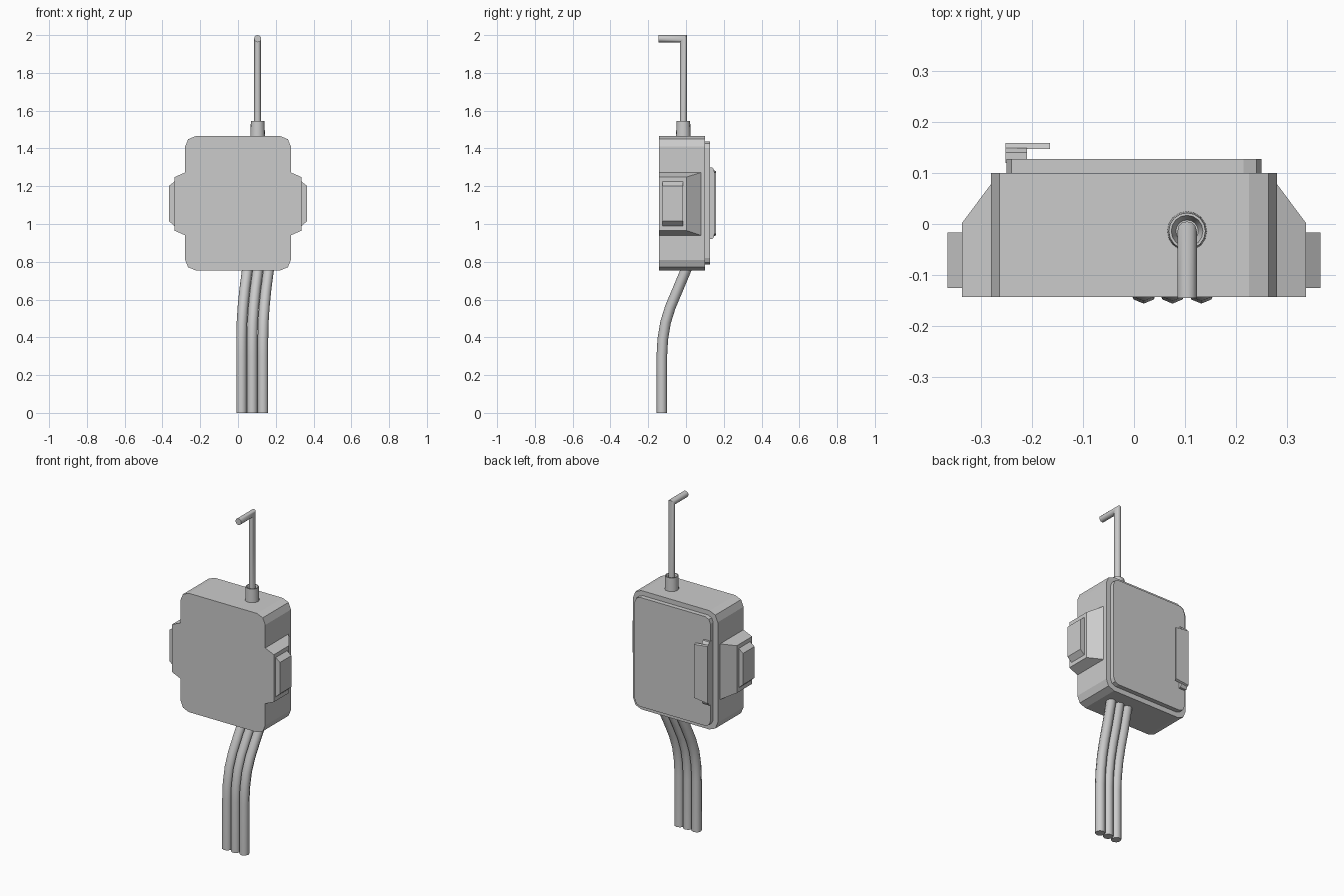
import bpy, bmesh, math
from mathutils import Vector

if "Cube" in bpy.data.objects:
    bpy.data.objects.remove(bpy.data.objects["Cube"])


def finish(name, bm, smooth=None):
    bmesh.ops.recalc_face_normals(bm, faces=bm.faces)
    me = bpy.data.meshes.new(name)
    bm.to_mesh(me)
    bm.free()
    ob = bpy.data.objects.new(name, me)
    bpy.context.collection.objects.link(ob)
    if smooth:
        bpy.ops.object.select_all(action='DESELECT')
        ob.select_set(True)
        bpy.context.view_layer.objects.active = ob
        bpy.ops.object.shade_smooth_by_angle(angle=math.radians(smooth))
    return ob


def loft(name, rings, smooth=None):
    """Skin a list of equal-length point rings and cap both ends."""
    bm = bmesh.new()
    vs = [[bm.verts.new(p) for p in r] for r in rings]
    n = len(vs[0])
    for a, b in zip(vs, vs[1:]):
        for i in range(n):
            j = (i + 1) % n
            bm.faces.new((a[i], a[j], b[j], b[i]))
    bm.faces.new(vs[0])
    bm.faces.new(vs[-1])
    return finish(name, bm, smooth)


def rounded_plate(name, hx, z0, z1, r, y0, y1):
    """Plate in xz with corners of two segments each."""
    corners = [(hx - r, z1 - r, 0), (r - hx, z1 - r, 90),
               (r - hx, z0 + r, 180), (hx - r, z0 + r, 270)]
    pts = []
    for cx, cz, a0 in corners:
        for k in range(3):
            a = math.radians(a0 + 45 * k)
            pts.append((cx + r * math.cos(a), cz + r * math.sin(a)))
    return loft(name, [[(x, y, z) for x, z in pts] for y in (y0, y1)])


def side_block(name, s, inner, outer):
    """Tapered block along x; each end is (x, y0, y1, z0, z1)."""
    return loft(name, [[(s * x, a, c), (s * x, b, c), (s * x, b, d), (s * x, a, d)]
                       for x, a, b, c, d in (inner, outer)])


def tube(name, path, r, sides):
    """Sweep a round section along a path with mitred joints."""
    path = [Vector(p) for p in path]
    rings = []
    for i, p in enumerate(path):
        d0 = (p - path[max(i - 1, 0)]).normalized()
        d1 = (path[min(i + 1, len(path) - 1)] - p).normalized()
        t = (d0 + d1).normalized()
        side = (Vector((1, 0, 0)) - t * t.x).normalized()
        up = t.cross(side)
        k = 1 / max(t.dot(d1 if d1.length else d0), 0.5)
        rings.append([p + side * r * math.cos(2 * math.pi * j / sides)
                      + up * k * r * math.sin(2 * math.pi * j / sides) for j in range(sides)])
    return loft(name, rings, 50)


# Main case and the raised lid on its back
rounded_plate("case", 0.28, 0.755, 1.465, 0.055, -0.143, 0.10)
rounded_plate("back_lid", 0.25, 0.785, 1.437, 0.035, 0.095, 0.127)

# Tapered side bosses with buttons
for s, side in ((1, "right"), (-1, "left")):
    side_block(side + "_boss", s, (0.275, -0.143, 0.085, 0.938, 1.275),
               (0.337, -0.143, 0.002, 0.965, 1.248))
    side_block(side + "_button", s, (0.33, -0.125, -0.017, 0.983, 1.23),
               (0.365, -0.125, -0.017, 1.015, 1.202))

# Lid latch: base strip, then thin pull plate with clipped ends
loft("latch_base", [[(x, 0.12, 0.92), (x, 0.14, 0.92), (x, 0.149, 0.935),
                     (x, 0.149, 1.285), (x, 0.14, 1.30), (x, 0.12, 1.30)]
                    for x in (-0.252, -0.21)])
loft("latch_plate", [[(-0.252, y, 0.94 - e), (-0.165, y, 0.95 - e),
                      (-0.165, y, 1.27 + e), (-0.252, y, 1.28 + e)]
                     for y, e in ((0.147, 0.005), (0.159, 0.0))])

# Antenna collar with a dished top, and the bent antenna rod
AX, AY = 0.104, -0.014
collar = [(0.039, 1.455), (0.036, 1.545), (0.031, 1.545), (0.022, 1.515)]
loft("antenna_collar", [[(AX + r * math.cos(a * math.pi / 8),
                          AY + r * math.sin(a * math.pi / 8), z) for a in range(16)]
                        for r, z in collar], 40)
tube("antenna_rod", [(AX, AY, 1.46), (AX, AY, 1.981), (AX, -0.145, 1.981)], 0.019, 12)

# Three cables curving forward and down to the ground
curve = [(0.04, 0.018, 0.80), (0.029, -0.003, 0.75), (0.016, -0.045, 0.65),
         (0.007, -0.083, 0.56), (0.002, -0.108, 0.48), (0, -0.123, 0.39),
         (0, -0.128, 0.30), (0, -0.128, 0.0)]
for i in range(3):
    x0 = 0.019 + 0.0565 * i
    tube("cable_%d" % (i + 1), [(x0 + dx, y, z) for dx, y, z in curve], 0.028, 8)
